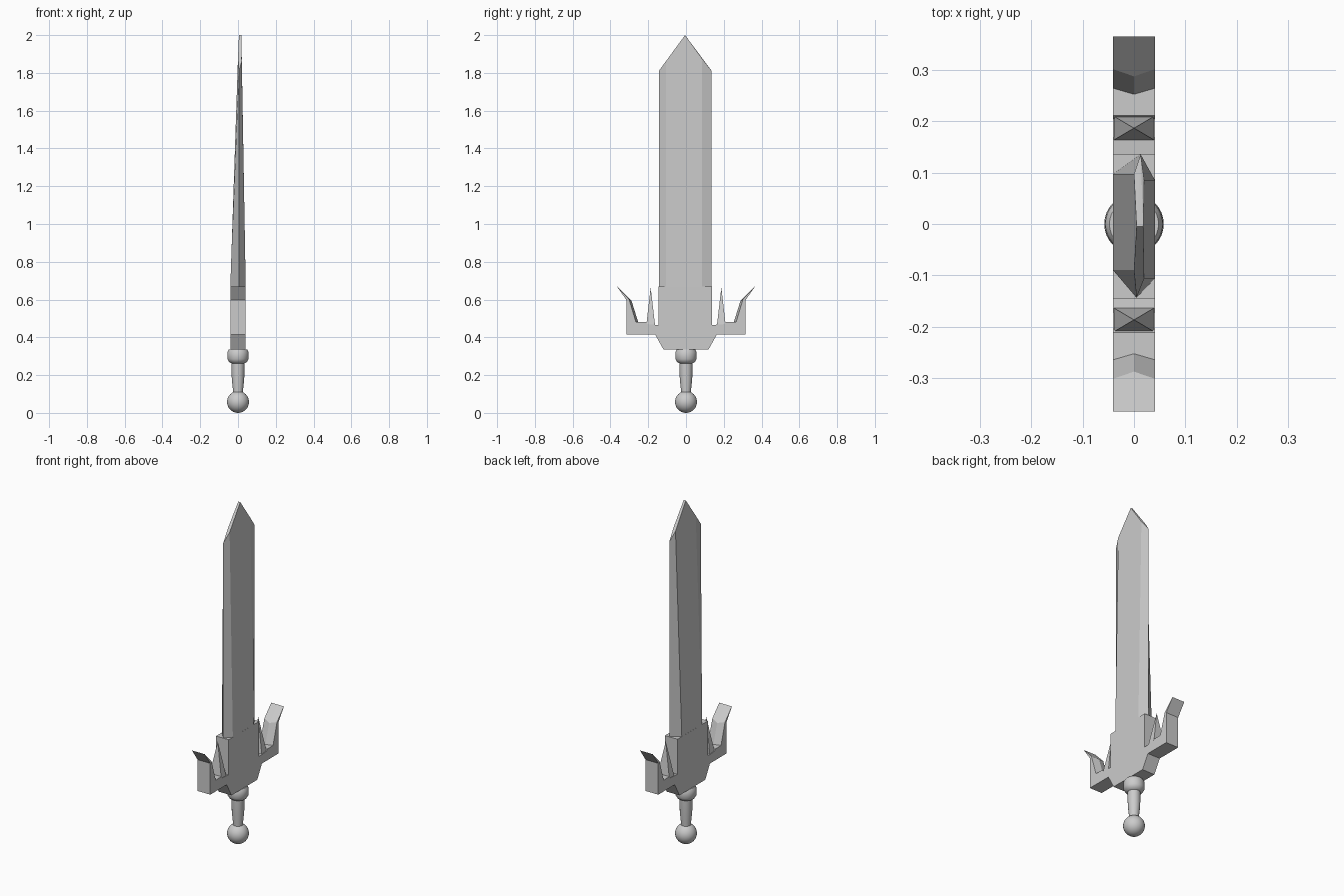
import bpy, bmesh, math

if "Cube" in bpy.data.objects:
    bpy.data.objects.remove(bpy.data.objects["Cube"])


def make(name, verts, faces, smooth=False):
    me = bpy.data.meshes.new(name)
    me.from_pydata(verts, [], faces)
    bm = bmesh.new()
    bm.from_mesh(me)
    bmesh.ops.recalc_face_normals(bm, faces=bm.faces)
    bm.to_mesh(me)
    bm.free()
    ob = bpy.data.objects.new(name, me)
    bpy.context.collection.objects.link(ob)
    if smooth:
        bpy.ops.object.select_all(action='DESELECT')
        ob.select_set(True)
        bpy.context.view_layer.objects.active = ob
        bpy.ops.object.shade_smooth_by_angle(angle=math.radians(40))
    return ob


def loft(name, rings, smooth=False):
    """Skin a list of equal closed rings and cap both ends."""
    n = len(rings[0])
    verts = [v for r in rings for v in r]
    faces = [(i * n + j, i * n + (j + 1) % n, (i + 1) * n + (j + 1) % n, (i + 1) * n + j)
             for i in range(len(rings) - 1) for j in range(n)]
    faces += [tuple(range(n)), tuple(range(len(verts) - n, len(verts)))]
    return make(name, verts, faces, smooth)


def circle(r, z, n=32):
    return [(r * math.cos(2 * math.pi * k / n), r * math.sin(2 * math.pi * k / n), z)
            for k in range(n)]


# Pommel
bpy.ops.mesh.primitive_uv_sphere_add(segments=32, ring_count=16, radius=0.058, location=(0, 0, 0.058))
bpy.context.object.name = "pommel"
bpy.ops.object.shade_smooth()

# Grip with flared collar
grip = [(0.026, 0.10), (0.027, 0.125), (0.033, 0.18), (0.034, 0.262),
        (0.046, 0.268), (0.056, 0.285), (0.056, 0.323), (0.048, 0.336)]
loft("grip", [circle(r, z) for r, z in grip], True)


# Guard: outline in y/z, with a ridge on the inside of each horn at mid-thickness
def guard_slice(x, horn_y, horn_z, root_y):
    half = [(0.119, 0.335), (0.163, 0.414), (0.315, 0.414), (0.315, 0.597),
            (0.366, 0.67), (horn_y, horn_z), (root_y, 0.48), (0.212, 0.48),
            (0.205, 0.47), (0.141, 0.465), (0.141, 0.67)]
    right = [(y - 0.004 if y == 0.141 else y, z) for y, z in half]
    left = [(-y - 0.004 if y == 0.141 else -y, z) for y, z in reversed(half)]
    return [(x, y, z) for y, z in right + left]


loft("guard", [guard_slice(-0.041, 0.302, 0.603, 0.265),
               guard_slice(0, 0.288, 0.592, 0.253),
               guard_slice(0.041, 0.302, 0.603, 0.265)])

# Guard spikes
for side, label in ((1, "right"), (-1, "left")):
    base = [(x, side * y, 0.465) for x, y in
            ((-0.039, 0.164), (0.039, 0.164), (0.039, 0.21), (-0.039, 0.21))]
    make("guard_spike_" + label, base + [(0, side * 0.187, 0.665)],
         [(0, 1, 2, 3), (0, 1, 4), (1, 2, 4), (2, 3, 4), (3, 0, 4)])

# Blade: hexagonal section tapering to a chisel point
base = [(-0.041, 0.097), (-0.041, -0.09), (0.005, -0.144),
        (0.041, -0.106), (0.041, 0.085), (0.013, 0.136)]
top = [(0.0, 0.097, 1.86), (0.0, -0.09, 1.88), (0.005, -0.144, 1.81),
       (0.02, -0.106, 1.862), (0.02, 0.085, 1.875), (0.013, 0.136, 1.81)]
verts = [(x, y, 0.66) for x, y in base] + top + [(0.005, -0.005, 2.0), (0.018, -0.005, 2.0)]
faces = [(i, (i + 1) % 6, 6 + (i + 1) % 6, 6 + i) for i in range(6)]
faces += [(0, 1, 2, 3, 4, 5), (6, 7, 12), (9, 10, 13),
          (7, 8, 12), (8, 9, 13), (8, 13, 12),
          (10, 11, 13), (11, 6, 12), (11, 12, 13)]
make("blade", verts, faces)
